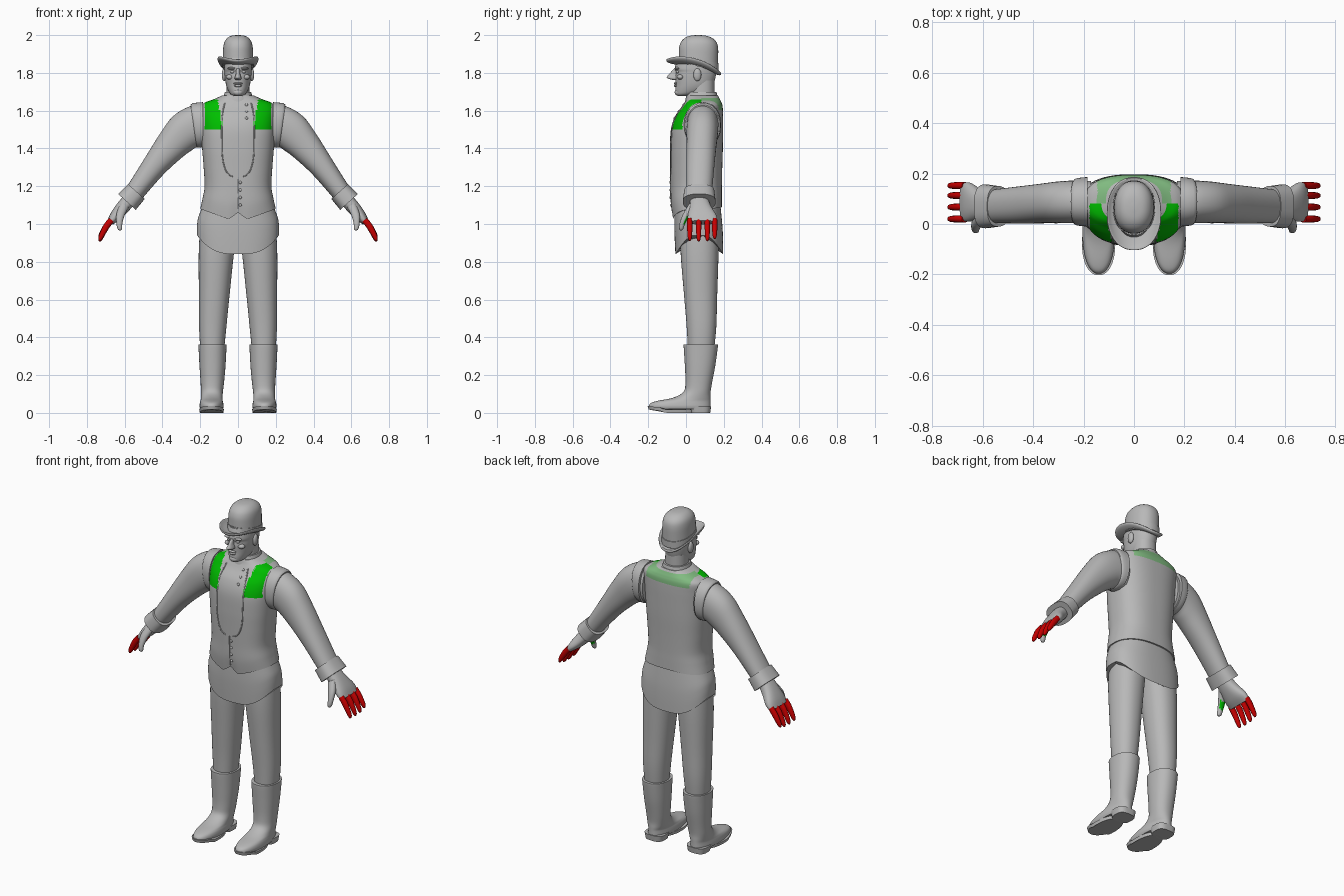
import bpy, bmesh, math
from mathutils import Vector

if "Cube" in bpy.data.objects:
    bpy.data.objects.remove(bpy.data.objects["Cube"])


def material(name, rgb):
    m = bpy.data.materials.new(name)
    m.use_nodes = True
    m.diffuse_color = (*rgb, 1)
    m.node_tree.nodes["Principled BSDF"].inputs["Base Color"].default_value = (*rgb, 1)
    return m


GREY = material("plain grey", (0.48, 0.48, 0.48))
GREEN = material("bright green", (0.0, 0.52, 0.0))
PALE = material("pale green", (0.22, 0.5, 0.22))
RED = material("red", (0.58, 0.0, 0.0))


def finish(ob, mats, mirror=False, angle=40):
    for m in mats:
        ob.data.materials.append(m)
    if mirror:
        ob.modifiers.new("mirror", 'MIRROR').use_mirror_merge = False
    if ob.type == 'MESH':
        bpy.ops.object.select_all(action='DESELECT')
        ob.select_set(True)
        bpy.context.view_layer.objects.active = ob
        bpy.ops.object.shade_smooth_by_angle(angle=math.radians(angle))
    return ob


def make(name, bm, mats, mirror=False, angle=40):
    bmesh.ops.recalc_face_normals(bm, faces=bm.faces)
    me = bpy.data.meshes.new(name)
    bm.to_mesh(me)
    bm.free()
    ob = bpy.data.objects.new(name, me)
    bpy.context.collection.objects.link(ob)
    return finish(ob, mats, mirror, angle)


# A section is (centre, half axis u, half axis v)
def level(z, cx, w, y0, y1):
    return Vector((cx, (y0 + y1) / 2, z)), Vector((w, 0, 0)), Vector((0, (y1 - y0) / 2, 0))


def limb(x, z, deg, r, ry, y):
    a = math.radians(deg)
    return Vector((x, y, z)), Vector((math.sin(a) * r, 0, math.cos(a) * r)), Vector((0, ry, 0))


def refine(rings, steps):
    """Smooth in-between sections."""
    out = []
    for i in range(len(rings) - 1):
        four = [rings[max(i - 1, 0)], rings[i], rings[i + 1], rings[min(i + 2, len(rings) - 1)]]
        for s in range(steps):
            t = s / steps
            out.append(tuple(b + (c - a) * (t / 2) + (a * 2 - b * 5 + c * 4 - d) * (t * t / 2)
                             + (b * 3 - a - c * 3 + d) * (t ** 3 / 2) for a, b, c, d in zip(*four)))
    return out + [rings[-1]]


def loft(name, rings, mats=(GREY,), n=2.2, seg=40, steps=4, mirror=False, bend=None, rule=None):
    bm = bmesh.new()
    rows = []
    for c, u, v in refine(rings, steps):
        row = []
        for k in range(seg):
            t = 2 * math.pi * k / seg
            p, q = math.cos(t), math.sin(t)
            co = c + u * math.copysign(abs(p) ** (2 / n), p) + v * math.copysign(abs(q) ** (2 / n), q)
            if bend:
                co.z = bend(co)
            row.append(bm.verts.new(co))
        rows.append(row)
    for a, b in zip(rows, rows[1:]):
        for k in range(seg):
            j = (k + 1) % seg
            bm.faces.new((a[k], a[j], b[j], b[k]))
    bm.faces.new(rows[0])
    bm.faces.new(rows[-1])
    if rule:
        bmesh.ops.recalc_face_normals(bm, faces=bm.faces)
        for f in bm.faces:
            f.material_index = rule(f.calc_center_median(), f.normal)
    return make(name, bm, mats, mirror)


def ball(name, loc, size, mirror=False):
    bm = bmesh.new()
    bmesh.ops.create_uvsphere(bm, u_segments=20, v_segments=12, radius=1)
    for v in bm.verts:
        v.co = Vector(loc) + v.co * Vector(size)
    return make(name, bm, (GREY,), mirror)


# Waistcoat with pointed hem and coloured shoulder panels
vest = [level(*s) for s in (
    (1.05, 0, .2, -.07, .19), (1.12, 0, .188, -.08, .19), (1.2, 0, .177, -.082, .19),
    (1.3, 0, .182, -.084, .192), (1.4, 0, .19, -.085, .195), (1.5, 0, .197, -.08, .196),
    (1.57, 0, .2, -.058, .196), (1.62, 0, .197, -.022, .194), (1.643, 0, .175, -.008, .188),
    (1.66, 0, .13, 0, .18), (1.68, 0, .085, .005, .17))]


def vest_hem(co):
    if co.z >= 1.2:
        return co.z
    x = abs(co.x)
    front = 1.025 + .035 * max(0, 1 - x / .05) + .055 * max(0, (x - .05) / .15)
    hem = front if co.y < .07 else 1.08 + .01 * math.cos(x * 8)
    return 1.2 - (1.2 - co.z) * (1.2 - hem) / .15


def vest_colour(c, nrm):
    x = abs(c.x)
    if c.y < .08 and .08 + .17 * max(0, c.z - 1.5) < x < .176 and 1.5 < c.z < 1.66:
        return 1
    if c.y >= .08 and x < .145 and 1.605 < c.z < 1.668:
        return 2
    return 0


loft("waistcoat", vest, (GREY, GREEN, PALE), n=2.5, seg=112, steps=8, bend=vest_hem, rule=vest_colour)
vest_rows = refine(vest, 8)


def front_y(x, z):
    c, u, v = min(vest_rows, key=lambda r: abs(r[0].z - z))
    return c.y - v.y * (1 - min(1, abs(x / u.x)) ** 2.5) ** .4


def piping(name, pts, mirror):
    cu = bpy.data.curves.new(name, 'CURVE')
    cu.dimensions = '3D'
    cu.bevel_depth = .0035
    cu.bevel_resolution = 1
    sp = cu.splines.new('POLY')
    sp.points.add(len(pts) - 1)
    for p, (x, z) in zip(sp.points, pts):
        p.co = (x, front_y(x, z), z, 1)
    ob = bpy.data.objects.new(name, cu)
    bpy.context.collection.objects.link(ob)
    finish(ob, (GREY,), mirror)


piping("neckline_edge", [(.085 * math.cos(a) ** .6, 1.4 - .15 * math.sin(a))
                         for a in [i * math.pi / 24 for i in range(12)]][::-1]
       + [(.086, 1.5), (.085, 1.56), (.08, 1.6), (.07, 1.64)], True)
piping("front_seam", [(0, 1.25), (0, 1.15), (0, 1.07)], False)
for i in range(4):
    z = 1.22 - i * .04
    ball("waistcoat_button", (.012, front_y(0, z), z), (.008, .006, .008))
for i in range(3):
    z = 1.56 + i * .035
    ball("shirt_button", (.045, front_y(.045, z), z), (.008, .006, .008))

# Coat skirt with rounded tails
loft("coat_skirt", [level(*s) for s in (
    (.84, 0, .218, -.056, .197), (.92, 0, .217, -.06, .196), (1.0, 0, .209, -.062, .192),
    (1.12, 0, .18, -.06, .18))], n=2.5, seg=64, steps=5,
    bend=lambda co: 1.12 - (1.12 - co.z) * (.28 - .1 * min(1, abs(co.x) / .215) ** 3) / .28)

# Trousers and boots
loft("trouser_leg", [level(*s) for s in (
    (.3, .137, .06, .012, .145), (.45, .134, .072, .004, .16), (.62, .126, .081, -.01, .165),
    (.84, .115, .093, -.028, .172), (1.0, .1, .1, -.03, .172))], mirror=True)
loft("boot", [level(*s) for s in (
    (.02, .14, .06, -.19, .128), (.035, .14, .064, -.197, .13), (.052, .14, .062, -.186, .13),
    (.064, .14, .059, -.15, .13), (.08, .139, .057, -.07, .13), (.11, .138, .058, -.014, .13),
    (.16, .136, .062, -.003, .138), (.25, .135, .069, -.006, .155),
    (.345, .135, .074, -.012, .168), (.362, .135, .075, -.012, .169))], mirror=True)
loft("boot_sole", [level(.006, .14, .062, -.198, .05), level(.024, .14, .066, -.203, .05)], steps=1,
     mirror=True, bend=lambda co: co.z + .012 * max(0, -co.y - .1) / .1 - .006 * (co.y > -.13))
loft("boot_heel", [level(0, .14, .056, .025, .128), level(.035, .14, .062, .02, .133)],
     n=3, steps=1, mirror=True)

# Sleeves, armhole rims and cuffs
loft("sleeve", [limb(*s) for s in (
    (.17, 1.52, 0, .112, .082, .088), (.235, 1.515, 10, .11, .084, .088),
    (.295, 1.48, 28, .103, .083, .086), (.355, 1.415, 42, .086, .079, .082),
    (.445, 1.305, 46, .066, .074, .076), (.56, 1.15, 49, .05, .066, .07))], mirror=True)
loft("armhole_rim", [limb(.185, 1.525, 0, .12, .098, .088), limb(.225, 1.522, 6, .119, .094, .088),
                     limb(.235, 1.52, 8, .112, .087, .088)], steps=2, mirror=True)
loft("cuff", [limb(.538, 1.172, 48, .059, .08, .07), limb(.588, 1.117, 48, .063, .087, .07)],
     n=2.6, steps=1, mirror=True)

# Hands
loft("hand", [limb(*s) for s in (
    (.565, 1.14, 50, .036, .045, .068), (.61, 1.088, 50, .036, .058, .076),
    (.65, 1.04, 52, .03, .077, .086), (.677, 1.008, 54, .018, .076, .088))], n=2.4, mirror=True)
for i, y in enumerate((.02, .067, .113, .152)):
    d = (.004, 0, .002, .014)[i]
    loft("finger", [limb(*s) for s in (
        (.67, 1.022, 50, .016, .014, y), (.695, .99, 54, .017, .0145, y),
        (.716, .95 + d / 2, 62, .0145, .013, y), (.729, .92 + d, 68, .011, .01, y),
        (.733, .908 + d, 68, .004, .004, y))], (RED,), seg=14, steps=3, mirror=True)
loft("thumb", [limb(*s) for s in (
    (.6, 1.1, 65, .024, .022, .035), (.622, 1.05, 75, .022, .02, .003),
    (.628, 1.005, 85, .016, .015, -.018), (.626, .975, 92, .012, .011, -.025),
    (.624, .966, 92, .004, .004, -.026))], (GREY, GREEN), seg=16, mirror=True,
    rule=lambda c, nrm: int(nrm.y > .3 and 1.0 < c.z < 1.04))

# Neck, collar and head
loft("neck", [level(1.63, 0, .064, .02, .15), level(1.76, 0, .06, .02, .15)], steps=1)
loft("collar", [level(1.63, 0, .095, -.008, .178), level(1.665, 0, .08, -.002, .17),
                level(1.698, 0, .07, .008, .162)], steps=3)
loft("head", [level(*s) for s in (
    (1.678, 0, .022, -.044, .01), (1.688, 0, .04, -.053, .06), (1.71, 0, .054, -.056, .12),
    (1.74, 0, .064, -.054, .145), (1.78, 0, .07, -.056, .157), (1.805, 0, .072, -.054, .16),
    (1.825, 0, .073, -.06, .16), (1.88, 0, .07, -.045, .158))])
loft("nose", [level(*s) for s in (
    (1.762, 0, .01, -.068, -.03), (1.768, 0, .017, -.09, -.03), (1.777, 0, .017, -.102, -.03),
    (1.797, 0, .011, -.086, -.03), (1.822, 0, .01, -.064, -.03))], seg=20)
ball("upper_lip", (0, -.054, 1.744), (.024, .011, .006))
ball("lower_lip", (0, -.053, 1.732), (.02, .011, .007))
ball("chin", (0, -.042, 1.697), (.026, .018, .018))
ball("eye", (.028, -.042, 1.806), (.013, .011, .009), True)
ball("brow", (.03, -.047, 1.824), (.026, .014, .007), True)
ball("cheekbone", (.042, -.03, 1.778), (.022, .018, .014), True)
ball("ear", (.073, .06, 1.79), (.013, .021, .034), True)


# Bowler hat, tipped forward-up
def tilt(co):
    return co.z - .24 * (co.y - .06) * max(0, (1.95 - co.z) / .12)


loft("hat_crown", [level(*s) for s in (
    (1.835, 0, .081, -.038, .168), (1.89, 0, .08, -.038, .17), (1.935, 0, .078, -.036, .17),
    (1.965, 0, .071, -.026, .16), (1.985, 0, .056, -.006, .138), (1.996, 0, .036, .02, .11),
    (2.0, 0, .008, .055, .075))], bend=tilt, seg=48)
loft("hat_band", [level(1.838, 0, .084, -.042, .172), level(1.87, 0, .083, -.041, .173)],
     bend=tilt, seg=48, steps=2)


def brim_height(co):
    return co.z - .245 * (co.y - .04) + .04 * (co.x / .105) ** 2


loft("hat_brim", [level(*s) for s in (
    (1.822, 0, .07, -.03, .16), (1.82, 0, .09, -.08, .172), (1.824, 0, .105, -.1, .183),
    (1.832, 0, .108, -.104, .186), (1.838, 0, .104, -.1, .182), (1.834, 0, .09, -.08, .172),
    (1.834, 0, .07, -.03, .16))], bend=brim_height, seg=56, steps=3)
